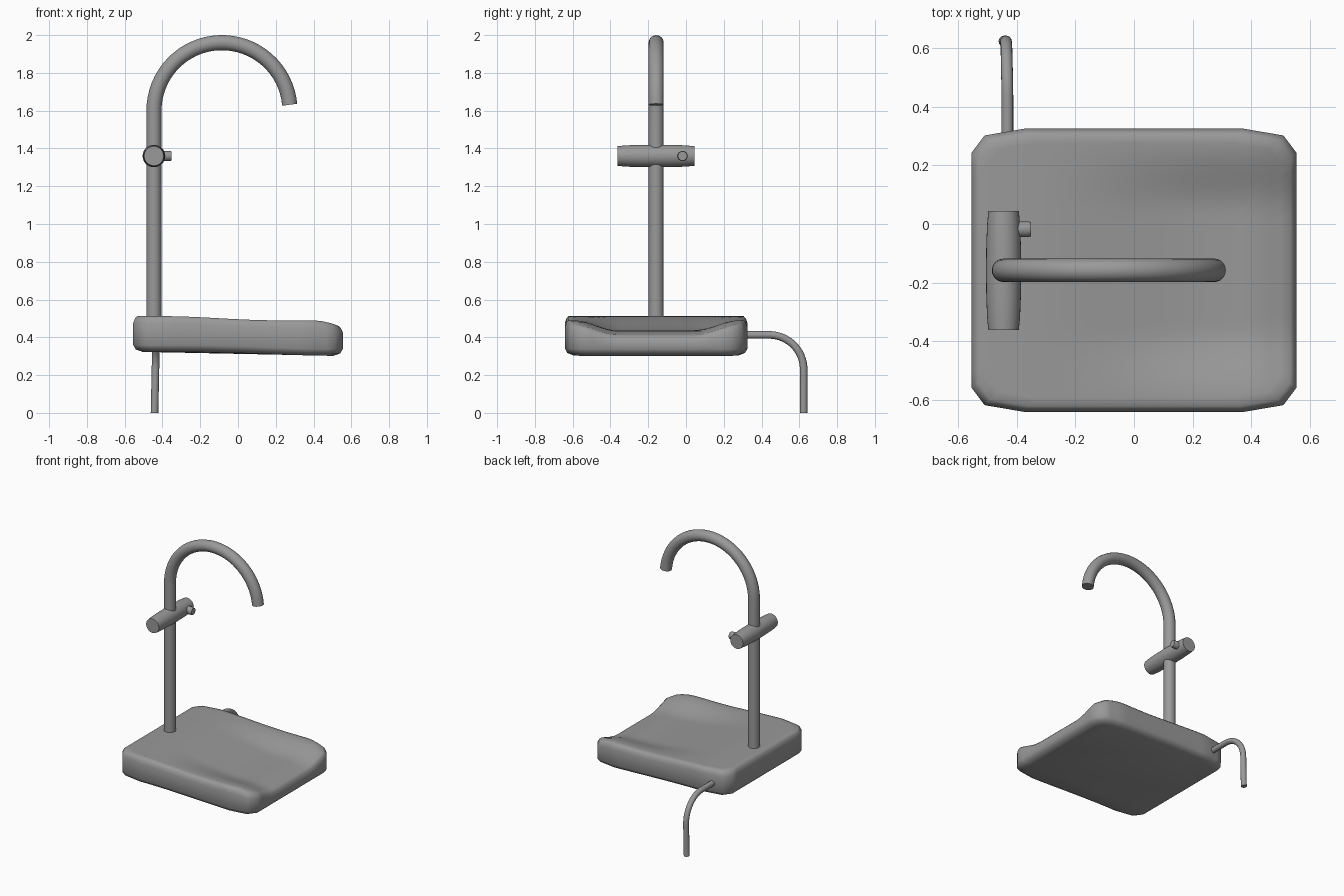
import bpy, bmesh, math
from mathutils import Vector

cube = bpy.data.objects.get("Cube")
if cube:
    bpy.data.objects.remove(cube)

grey = bpy.data.materials.new("brushed grey")
grey.use_nodes = True
GREY = (0.32, 0.32, 0.32, 1)
grey.diffuse_color = GREY
grey.node_tree.nodes["Principled BSDF"].inputs["Base Color"].default_value = GREY


def finish(name, bm, angle=35):
    bmesh.ops.recalc_face_normals(bm, faces=bm.faces)
    mesh = bpy.data.meshes.new(name)
    bm.to_mesh(mesh)
    bm.free()
    obj = bpy.data.objects.new(name, mesh)
    bpy.context.collection.objects.link(obj)
    mesh.materials.append(grey)
    bpy.ops.object.select_all(action='DESELECT')
    obj.select_set(True)
    bpy.context.view_layer.objects.active = obj
    bpy.ops.object.shade_smooth_by_angle(angle=math.radians(angle))
    return obj


def loft(bm, rings):
    """Join equal-sized rings of points and cap both ends."""
    loops = [[bm.verts.new(p) for p in ring] for ring in rings]
    n = len(loops[0])
    for a, b in zip(loops, loops[1:]):
        for i in range(n):
            bm.faces.new((a[i], a[(i + 1) % n], b[(i + 1) % n], b[i]))
    bm.faces.new(loops[0])
    bm.faces.new(loops[-1])


def tube(name, path, radii, side, sides=24):
    """Sweep a circle along a path; side is a vector across the path."""
    pts = [Vector(p) for p in path]
    side = Vector(side)
    rings = []
    for i, p in enumerate(pts):
        along = (pts[min(i + 1, len(pts) - 1)] - pts[max(i - 1, 0)]).normalized()
        other = along.cross(side).normalized()
        across = other.cross(along)
        r = radii[i] if isinstance(radii, list) else radii
        turn = [math.tau * k / sides for k in range(sides)]
        rings.append([p + r * (math.cos(t) * across + math.sin(t) * other) for t in turn])
    bm = bmesh.new()
    loft(bm, rings)
    return finish(name, bm)


def ramp(v, lo, hi):
    t = min(max((v - lo) / (hi - lo), 0), 1)
    return t * t * (3 - 2 * t)


# Basin: chamfered outline with a dished top that opens towards +x
CY = -0.158
corner = [(0.555, 0.40), (0.51, 0.46), (0.375, 0.483)]
outline = (corner + [(-x, y) for x, y in reversed(corner)]
           + [(-x, -y) for x, y in corner] + [(x, -y) for x, y in reversed(corner)])
rim = []
for i, a in enumerate(outline):
    a, b = Vector(a), Vector(outline[(i + 1) % len(outline)])
    steps = max(1, round((b - a).length / 0.05))
    rim += [a.lerp(b, k / steps) for k in range(steps)]


def top_z(x, y):
    dish = ramp(x, -0.35, 0.35) * (1 - ramp(abs(y), 0.2, 0.44))
    return 0.512 - 0.022 * ramp(x, -0.4, 0.2) - 0.055 * dish - 0.025 * ramp(x, 0.4, 0.56)


def bottom_z(x):
    return 0.323 - 0.021 * ramp(x, -0.3, 0.55)


# Each step: inset from the rim, and distance below the top or above the bottom
profile = ([("top", 0.96 - 0.06 * k, 0) for k in range(15, -1, -1)]
           + [("top", 0.982, 0.011), ("top", 1, 0.036),
              ("base", 1, 0.036), ("base", 0.975, 0.013), ("base", 0.91, 0)])
rings = []
for where, s, off in profile:
    ring = []
    for p in rim:
        x, y = p * s
        z = top_z(x, y) - off if where == "top" else bottom_z(x) + off
        ring.append((x, y + CY, z))
    rings.append(ring)
bm = bmesh.new()
loft(bm, rings)
finish("basin", bm, 50)

# Upright pipe bending over into the spout
PX, PY, R = -0.445, -0.158, 0.36
spout = [(PX, PY, 0.46), (PX, PY, 1.0), (PX, PY, 1.5)]
for k in range(33):
    t = math.pi - math.radians(175) * k / 32
    spout.append((PX + R + R * math.cos(t), PY, 1.6 + R * math.sin(t)))
tube("spout_pipe", spout, 0.04, (0, 1, 0))

# Horizontal valve body, tapered towards its ends
stations = [(-0.362, 0.052), (-0.32, 0.056), (-0.25, 0.059), (-0.158, 0.06),
            (-0.07, 0.059), (0.0, 0.056), (0.045, 0.052)]
tube("valve_body", [(PX, y, 1.36) for y, r in stations], [r for y, r in stations], (1, 0, 0), 32)

# Small control knob on the valve
tube("valve_knob", [(x, -0.018, 1.36) for x in (-0.43, -0.36, -0.352)],
     [0.027, 0.027, 0.024], (0, 1, 0))

# Drain pipe leaving the back and turning down to the floor
drain = [(-0.432, 0.25, 0.413), (-0.432, 0.36, 0.413)]
for k in range(17):
    t = math.pi / 2 * (1 - k / 16)
    drain.append((-0.432 - 0.005 * k / 16, 0.44 + 0.183 * math.cos(t), 0.23 + 0.183 * math.sin(t)))
drain.append((-0.442, 0.623, 0))
tube("drain_pipe", drain, 0.02, (1, 0, 0), 16)
